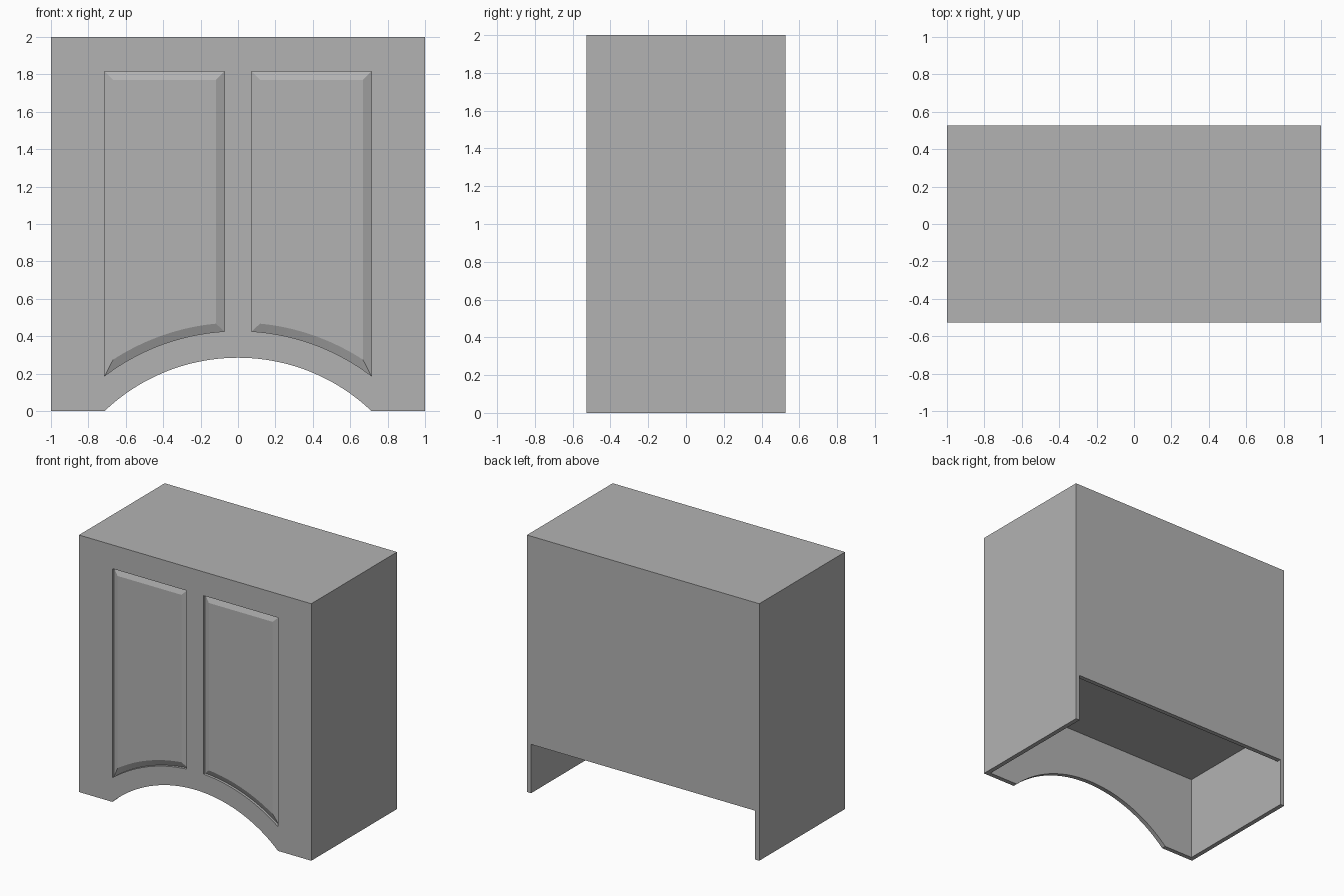
import bpy, bmesh, math

if "Cube" in bpy.data.objects:
    bpy.data.objects.remove(bpy.data.objects["Cube"], do_unlink=True)

DEPTH = 0.527         # half of the cabinet depth
BOARD = 0.035         # board thickness
GROOVE = 0.02         # depth of the groove around each raised panel
ARCH_Z, ARCH_R = -0.75, 1.035
OPEN_IN, OPEN_OUT, OPEN_TOP, OPEN_R = 0.073, 0.713, 1.815, 1.178
BEVEL = 0.045

paint = bpy.data.materials.new("light_grey")
paint.use_nodes = True
colour = (0.45, 0.45, 0.45, 1)
paint.diffuse_color = colour
paint.node_tree.nodes["Principled BSDF"].inputs["Base Color"].default_value = colour


def make_object(name, bm):
    bmesh.ops.recalc_face_normals(bm, faces=bm.faces)
    mesh = bpy.data.meshes.new(name)
    bm.to_mesh(mesh)
    bm.free()
    mesh.materials.append(paint)
    obj = bpy.data.objects.new(name, mesh)
    bpy.context.collection.objects.link(obj)
    return obj


def box(name, low, high):
    bm = bmesh.new()
    bmesh.ops.create_cube(bm, size=1)
    for v in bm.verts:
        v.co = [a + (b - a) * (c + 0.5) for a, b, c in zip(low, high, v.co)]
    return make_object(name, bm)


def loft(name, layers):
    """Join matching (outline, y) layers, capping both ends."""
    bm = bmesh.new()
    rings = [[bm.verts.new((x, y, z)) for x, z in outline] for outline, y in layers]
    for a, b in zip(rings, rings[1:]):
        for i in range(len(a)):
            bm.faces.new((a[i - 1], a[i], b[i], b[i - 1]))
    bm.faces.new(rings[0])
    bm.faces.new(rings[-1])
    return make_object(name, bm)


def panel_outline(side, inset):
    """Tall panel whose foot follows the arch."""
    a, b = OPEN_IN + inset, OPEN_OUT - inset
    radius, steps = OPEN_R + inset, 24
    points = [(side * b, OPEN_TOP - inset), (side * a, OPEN_TOP - inset)]
    for i in range(steps + 1):
        x = a + (b - a) * i / steps
        points.append((side * x, ARCH_Z + math.sqrt(radius ** 2 - x ** 2)))
    return points


# Cabinet body, with cutters for the hollow base, the back and the arch
body = box("cabinet_body", (-1, -DEPTH, 0), (1, DEPTH, 2))
inner = 1 - BOARD
circle = [(ARCH_R * math.cos(t * math.tau / 256),
           ARCH_Z + ARCH_R * math.sin(t * math.tau / 256)) for t in range(256)]
cutters = [
    box("base_cutter", (-inner, BOARD - DEPTH, -1), (inner, DEPTH - BOARD, 0.66)),
    box("back_cutter", (-inner, 0, -1), (inner, 1, 0.38)),
    loft("arch_cutter", [(circle, -1), (circle, -0.3)]),
]

# Door openings and the raised panels set into them
panels = []
for side, label in ((1, "left"), (-1, "right")):
    outer, field = panel_outline(side, 0), panel_outline(side, BEVEL)
    cutters.append(loft(label + "_opening_cutter", [(outer, -1), (outer, GROOVE - DEPTH)]))
    panels.append(loft(label + "_raised_panel",
                       [(outer, GROOVE - DEPTH), (field, -DEPTH)]))

for cutter in cutters:
    cutter.hide_render = True
    cut = body.modifiers.new(cutter.name, "BOOLEAN")
    cut.operation, cut.solver, cut.object = "DIFFERENCE", "EXACT", cutter

# Bake the cuts and drop the cutters
bpy.context.view_layer.update()
graph = bpy.context.evaluated_depsgraph_get()
baked = bpy.data.meshes.new_from_object(body.evaluated_get(graph))
body.modifiers.clear()
body.data = baked
for cutter in cutters:
    bpy.data.objects.remove(cutter, do_unlink=True)

# Smooth the arches, keep the board edges sharp
bpy.ops.object.select_all(action="DESELECT")
for obj in [body] + panels:
    obj.select_set(True)
bpy.context.view_layer.objects.active = body
bpy.ops.object.shade_smooth_by_angle(angle=math.radians(15))
